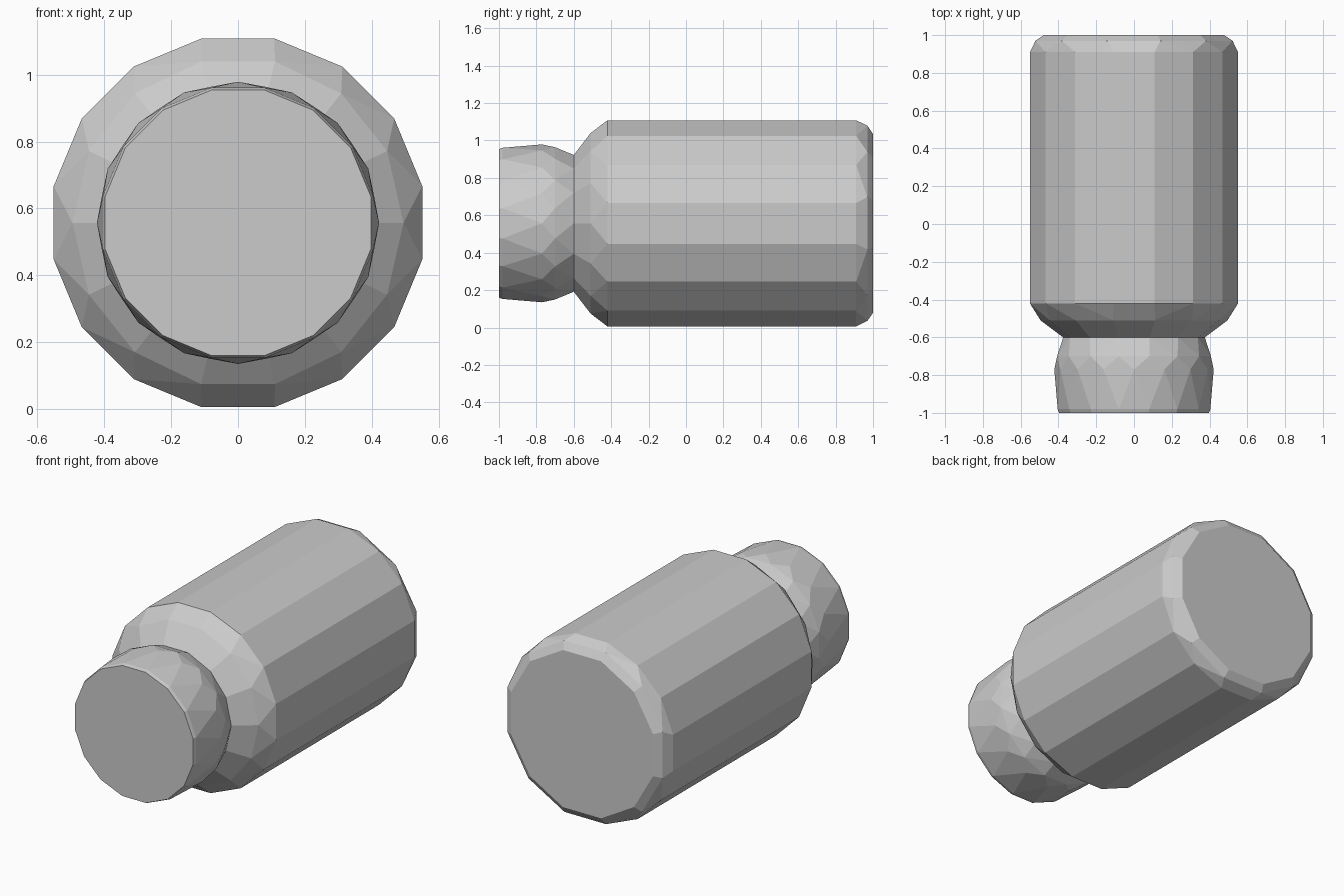
import bpy, bmesh, math

if "Cube" in bpy.data.objects:
    bpy.data.objects.remove(bpy.data.objects["Cube"])

CENTRE_Z = 0.557


def faceted_barrel(name, rings):
    """Convex faceted solid along y; each ring is (y, radius, sides, phase in steps)."""
    bm = bmesh.new()
    for y, radius, sides, phase in rings:
        for i in range(sides):
            a = 2 * math.pi * (i + phase) / sides
            bm.verts.new((radius * math.sin(a), y, CENTRE_Z + radius * math.cos(a)))
    hull = bmesh.ops.convex_hull(bm, input=bm.verts[:])
    loose = [v for v in bm.verts if not v.link_faces]
    bmesh.ops.delete(bm, geom=loose, context='VERTS')
    # merge coplanar triangles into clean end caps and panels
    bmesh.ops.dissolve_limit(bm, angle_limit=math.radians(1),
                             verts=bm.verts[:], edges=bm.edges[:])
    bmesh.ops.recalc_face_normals(bm, faces=bm.faces[:])
    mesh = bpy.data.meshes.new(name)
    bm.to_mesh(mesh)
    bm.free()
    obj = bpy.data.objects.new(name, mesh)
    bpy.context.collection.objects.link(obj)
    return obj


# Main jar body: sloped shoulder, long faceted wall, chamfered base
faceted_barrel("jar_body", [
    (-0.60, 0.375, 14, 0.5),
    (-0.51, 0.495, 14, 0.5),
    (-0.42, 0.562, 16, 0.5),
    (0.91, 0.562, 16, 0.5),
    (0.97, 0.54, 12, 0.5),
    (1.00, 0.495, 12, 0.5),
])

# Smaller lid: flat front, short wall, tapered where it meets the shoulder
faceted_barrel("jar_lid", [
    (-1.00, 0.405, 16, 0.5),
    (-0.98, 0.412, 16, 0.5),
    (-0.77, 0.422, 16, 0.0),
    (-0.70, 0.415, 16, 0.5),
    (-0.60, 0.375, 14, 0.5),
])
